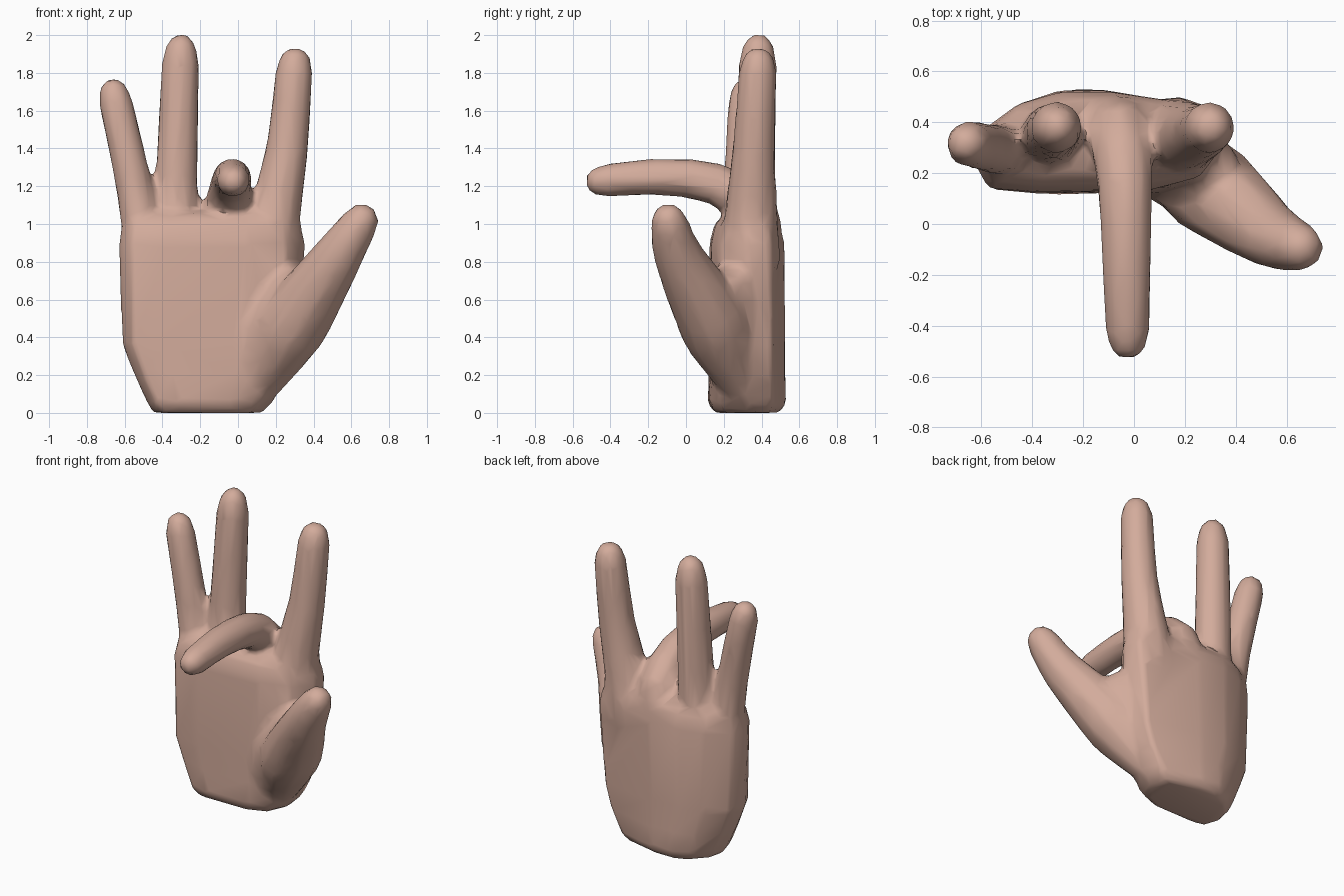
import bpy, bmesh, math
from mathutils import Vector

if "Cube" in bpy.data.objects:
    bpy.data.objects.remove(bpy.data.objects["Cube"])

skin = bpy.data.materials.new("skin")
skin.diffuse_color = (0.65, 0.41, 0.33, 1)
skin.use_nodes = True
skin.node_tree.nodes["Principled BSDF"].inputs["Base Color"].default_value = skin.diffuse_color


def loft(name, rings):
    """Skin a list of equal-length point rings and cap both ends."""
    bm = bmesh.new()
    rows = [[bm.verts.new(p) for p in ring] for ring in rings]
    n = len(rows[0])
    for a, b in zip(rows, rows[1:]):
        for i in range(n):
            j = (i + 1) % n
            bm.faces.new((a[i], a[j], b[j], b[i]))
    bm.faces.new(rows[0][::-1])
    bm.faces.new(rows[-1])
    bmesh.ops.recalc_face_normals(bm, faces=bm.faces)
    me = bpy.data.meshes.new(name)
    bm.to_mesh(me)
    bm.free()
    me.materials.append(skin)
    ob = bpy.data.objects.new(name, me)
    bpy.context.collection.objects.link(ob)
    return ob


def spline(keys, steps=2):
    """Catmull-Rom curve through 4D keys (x, y, z, radius)."""
    k = [Vector(p) for p in keys]
    k = [2 * k[0] - k[1]] + k + [2 * k[-1] - k[-2]]
    out = []
    for a, b, c, d in zip(k, k[1:], k[2:], k[3:]):
        for s in range(steps):
            t = s / steps
            out.append(0.5 * (2 * b + (c - a) * t + (2 * a - 5 * b + 4 * c - d) * t * t
                              + (3 * b - a - 3 * c + d) * t ** 3))
    return out + [k[-2]]


def digit(name, keys, dome=1.3, sides=10):
    """Tapered tube along the keys with a rounded tip."""
    path = spline(keys)
    end = path[-1]
    heading = (end - path[-2]).xyz.normalized()
    for angle in (40, 70):
        a = math.radians(angle)
        tip = end.xyz + heading * end.w * dome * math.sin(a) / math.sin(math.radians(70))
        path.append(Vector((*tip, end.w * math.cos(a))))
    rings = []
    for i, p in enumerate(path):
        t = (path[min(i + 1, len(path) - 1)] - path[max(i - 1, 0)]).xyz.normalized()
        side = Vector((1, 0, 0))
        side = (side - t * side.dot(t)).normalized()
        up = t.cross(side)
        r = p.w + .005      # allowance for the final smoothing
        angles = [2 * math.pi * (k + 0.5) / sides for k in range(sides)]
        rings.append([p.xyz + r * (side * math.cos(a) + up * math.sin(a)) for a in angles])
    return loft(name, rings)


# palm: one outline (u across, v front to back) fitted to each level (z, left, right, inset)
outline = [(-1, .33), (-.88, .04), (-.5, 0), (.4, .02), (.8, .15), (1, .5),
           (.95, .84), (.1, 1), (-.3, 1), (-.65, .87), (-.94, .6)]
levels = [(0, -.45, .13, .03), (.05, -.48, .18, -.005), (.2, -.55, .26, 0), (.36, -.615, .31, 0),
          (.9, -.635, .36, .005), (1, -.615, .33, .03), (1.06, -.53, .24, .09)]
palm = loft("hand", [[((l + r) / 2 + u * (r - l) / 2, .12 + i + v * (.405 - 2 * i), z)
                      for u, v in outline] for z, l, r, i in levels])

# fingers, thumb and the web of muscle beside the thumb
digits = [
    digit("little_finger", [(-.50, .29, .85, .1), (-.55, .295, 1.2, .095), (-.65, .315, 1.655, .087)]),
    digit("ring_finger", [(-.33, .34, .85, .12), (-.325, .36, 1.25, .11), (-.305, .38, 1.85, .098)], 1.55),
    digit("bent_middle_finger", [(-.07, .37, .88, .13), (-.055, .36, 1.07, .125), (-.035, .15, 1.215, .107),
                                 (-.03, -.15, 1.25, .095), (-.025, -.42, 1.23, .085)]),
    digit("index_finger", [(.17, .34, .8, .16), (.2, .345, 1.08, .135), (.26, .36, 1.4, .11),
                           (.297, .38, 1.81, .097)], 1.25),
    digit("thumb", [(.09, .32, .1, .09), (.23, .19, .37, .17), (.33, .12, .53, .18),
                    (.53, -.04, .83, .128), (.635, -.085, .99, .1)], 1.2),
    digit("thumb_web", [(.07, .29, .16, .14), (.17, .24, .42, .18), (.27, .23, .64, .14)], 1),
]


def apply(kind, **settings):
    m = palm.modifiers.new("m", kind)
    for key, value in settings.items():
        setattr(m, key, value)
    bpy.ops.object.modifier_apply(modifier=m.name)


# merge everything, melt the joints together, then thin out the mesh
bpy.context.view_layer.objects.active = palm
palm.select_set(True)
for d in digits:
    apply('BOOLEAN', operation='UNION', solver='EXACT', object=d)
    bpy.data.objects.remove(d)
apply('REMESH', mode='VOXEL', voxel_size=.02)
apply('SMOOTH', factor=.5, iterations=10)
apply('DECIMATE', ratio=.06)

# stand it on the ground
low = min(v.co.z for v in palm.data.vertices)
for v in palm.data.vertices:
    v.co.z -= low
bpy.ops.object.shade_smooth_by_angle(angle=math.radians(50))
